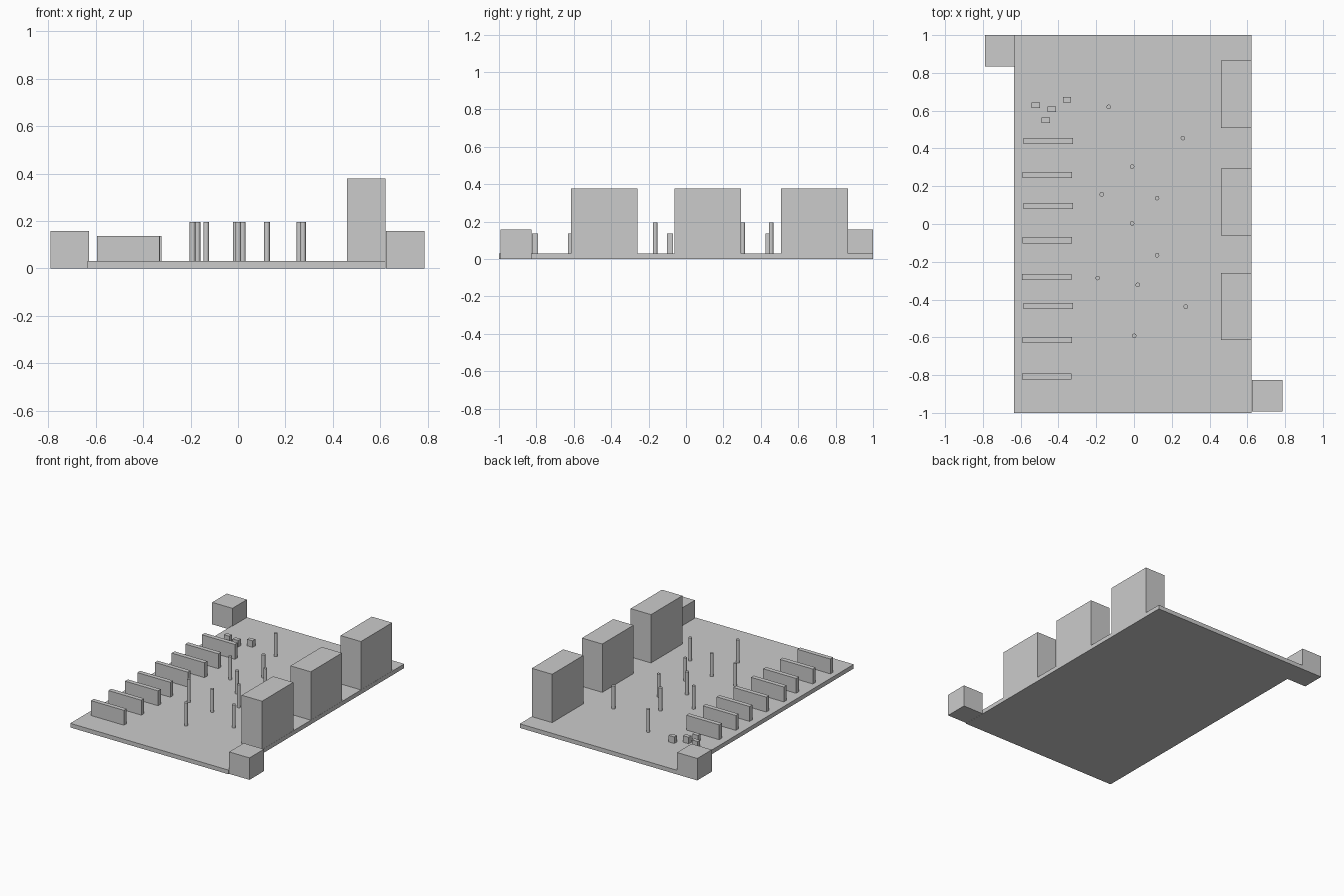
import bpy


def box(name, x0, x1, y0, y1, z0, z1):
    bpy.ops.mesh.primitive_cube_add(size=1, location=((x0 + x1) / 2, (y0 + y1) / 2, (z0 + z1) / 2))
    ob = bpy.context.object
    ob.name = name
    ob.scale = (x1 - x0, y1 - y0, z1 - z0)
    bpy.ops.object.transform_apply(location=False, rotation=False, scale=True)
    return ob


FLOOR = 0.03

# Floor slab
box("floor_slab", -0.635, 0.623, -1, 1, 0, FLOOR)

# Entrance blocks at opposite corners
box("corner_block_back", -0.79, -0.629, 0.835, 1, 0, 0.158)
box("corner_block_front", 0.624, 0.786, -0.992, -0.827, 0, 0.158)

# Tall blocks along the right edge
for i, y in enumerate((-0.437, 0.117, 0.687)):
    box(f"tall_block_{i + 1}", 0.46, 0.622, y - 0.178, y + 0.178, FLOOR, 0.378)

# Low partitions along the left edge
partitions = ((-0.453, 0.440), (-0.459, 0.260), (-0.453, 0.095), (-0.459, -0.086),
              (-0.463, -0.280), (-0.453, -0.434), (-0.459, -0.615), (-0.463, -0.808))
for i, (x, y) in enumerate(partitions):
    box(f"partition_{i + 1}", x - 0.131, x + 0.131, y - 0.016, y + 0.016, FLOOR, 0.137)

# Small boxes
for i, (x, y) in enumerate(((-0.520, 0.628), (-0.435, 0.607), (-0.355, 0.657), (-0.468, 0.550))):
    box(f"small_box_{i + 1}", x - 0.022, x + 0.022, y - 0.015, y + 0.015, FLOOR, 0.077)

# Slim round posts
posts = ((-0.134, 0.620), (0.259, 0.455), (-0.010, 0.304), (-0.171, 0.157),
         (0.122, 0.137), (-0.010, 0.003), (0.122, -0.165), (-0.192, -0.286),
         (0.020, -0.322), (0.274, -0.438), (0.001, -0.592))
for i, (x, y) in enumerate(posts):
    bpy.ops.mesh.primitive_cylinder_add(vertices=16, radius=0.012, depth=0.196 - FLOOR,
                                        location=(x, y, (0.196 + FLOOR) / 2))
    bpy.context.object.name = f"post_{i + 1}"
    bpy.ops.object.shade_smooth_by_angle()
